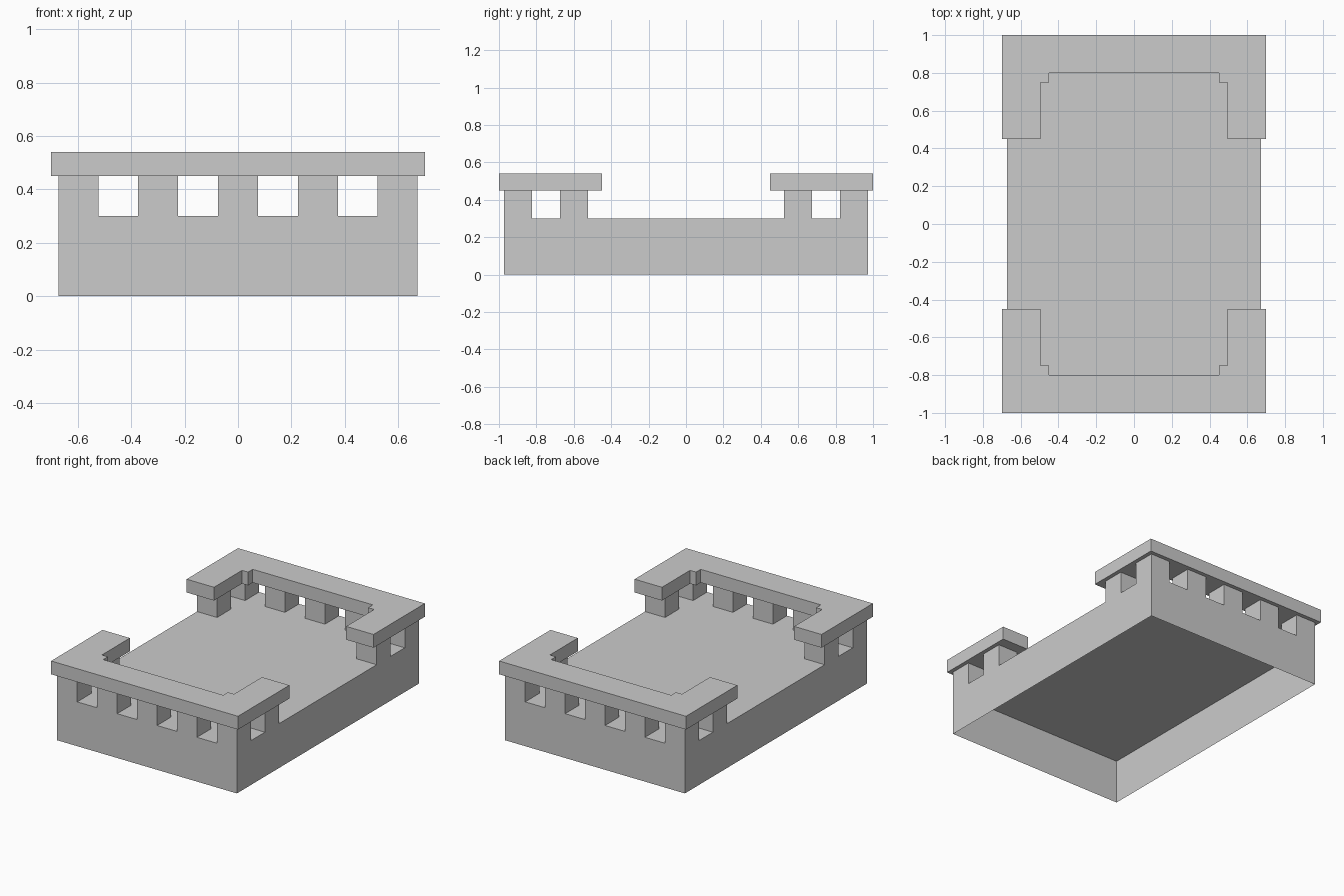
import bpy
import bmesh

if "Cube" in bpy.data.objects:
    bpy.data.objects.remove(bpy.data.objects["Cube"], do_unlink=True)

stone = bpy.data.materials.new("grey_stone")
stone.use_nodes = True
GREY = (0.6, 0.6, 0.6, 1)
stone.diffuse_color = GREY
stone.node_tree.nodes["Principled BSDF"].inputs["Base Color"].default_value = GREY

HALF_X, HALF_Y = 0.673, 0.973      # base half sizes
FLOOR, RAIL_Z, TOP = 0.3, 0.45, 0.54
POST = 0.15


def prism(name, outline, z0, z1, bottom=True, top=True):
    """Extrude a counter-clockwise outline between two heights."""
    bm = bmesh.new()
    low = [bm.verts.new((x, y, z0)) for x, y in outline]
    high = [bm.verts.new((x, y, z1)) for x, y in outline]
    n = len(outline)
    for i in range(n):
        j = (i + 1) % n
        bm.faces.new((low[i], low[j], high[j], high[i]))
    if top:
        bm.faces.new(high)
    if bottom:
        bm.faces.new(low[::-1])
    mesh = bpy.data.meshes.new(name)
    bm.to_mesh(mesh)
    bm.free()
    mesh.materials.append(stone)
    obj = bpy.data.objects.new(name, mesh)
    bpy.context.collection.objects.link(obj)
    return obj


def rect(cx, cy, hx, hy):
    return [(cx - hx, cy - hy), (cx + hx, cy - hy),
            (cx + hx, cy + hy), (cx - hx, cy + hy)]


# Hollow base, open underneath
prism("base", rect(0, 0, HALF_X, HALF_Y), 0, FLOOR, bottom=False)

# U-shaped rail with small stepped inner corners
right_half = [(0.7, -1), (0.7, -0.45), (0.495, -0.45),
              (0.495, -0.75), (0.45, -0.75), (0.45, -0.8)]
front_rail = right_half + [(-x, y) for x, y in reversed(right_half)]
back_rail = [(-x, -y) for x, y in front_rail]

for side, sign, outline in (("front", -1, front_rail), ("back", 1, back_rail)):
    prism(side + "_rail", outline, RAIL_Z, TOP)
    # Row of posts along the end, plus one post on each return
    row_y = sign * (HALF_Y - POST / 2)
    step = (HALF_X - POST / 2) / 2
    spots = [(i * step, row_y) for i in range(-2, 3)]
    spots += [(s * 2 * step, row_y - sign * 2 * POST) for s in (-1, 1)]
    for k, (x, y) in enumerate(spots):
        prism(f"{side}_post_{k + 1}", rect(x, y, POST / 2, POST / 2),
              FLOOR, RAIL_Z, bottom=False, top=False)
